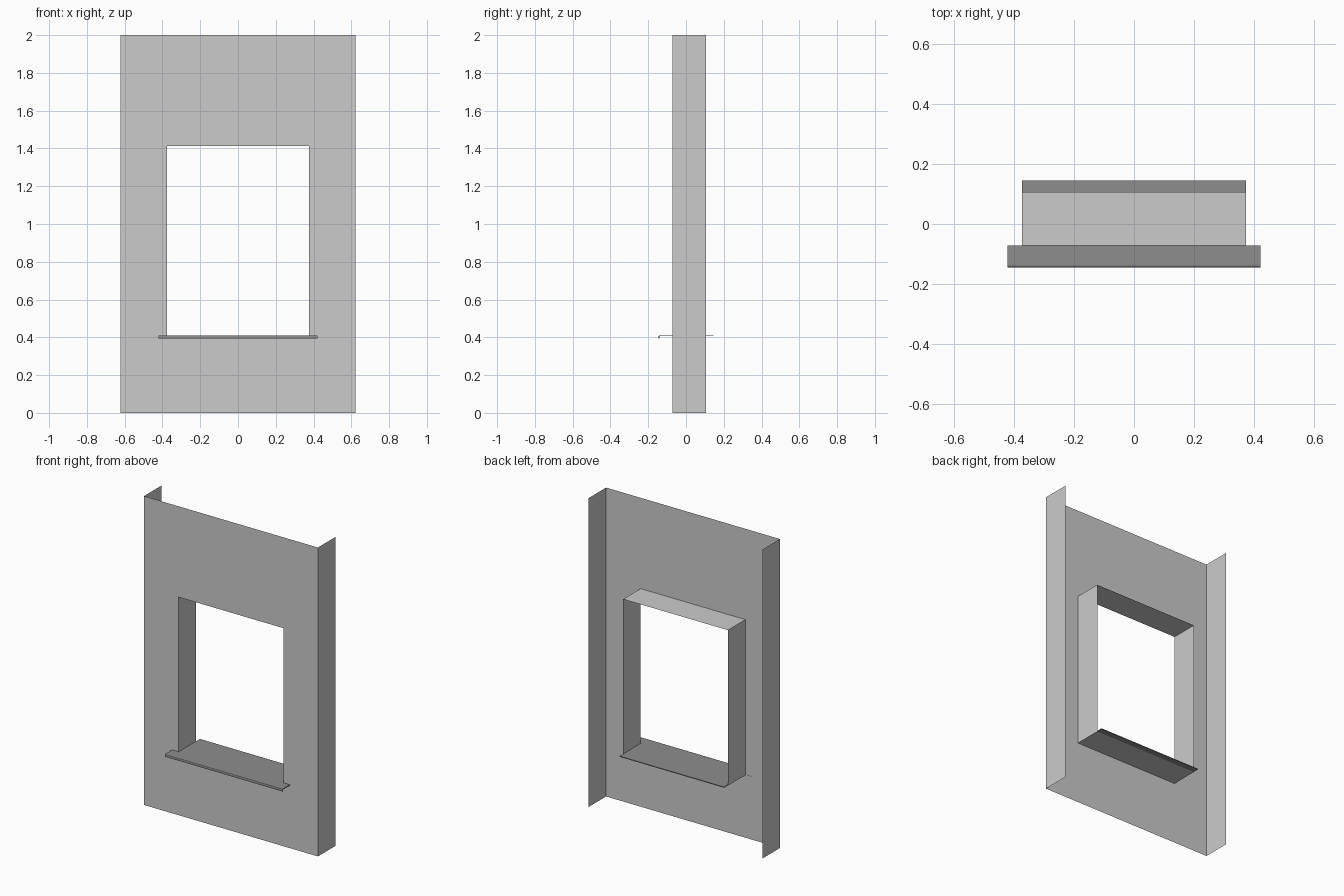
import bpy

if "Cube" in bpy.data.objects:
    bpy.data.objects.remove(bpy.data.objects["Cube"])

W, HW = 0.623, 0.375          # half widths of panel and opening
YF, YB = -0.072, 0.107        # front and back planes
Z0, Z1, TOP = 0.405, 1.412, 2.0


def mesh_object(name, verts, faces, mat=None):
    me = bpy.data.meshes.new(name)
    me.from_pydata(verts, [], faces)
    me.update()
    ob = bpy.data.objects.new(name, me)
    bpy.context.collection.objects.link(ob)
    if mat:
        me.materials.append(mat)
    return ob


def extrude_x(name, profile, half, mat):
    """Closed (y, z) profile extruded symmetrically along x."""
    n = len(profile)
    verts = [(s * half, y, z) for s in (-1, 1) for y, z in profile]
    faces = [(i, n + i, n + (i + 1) % n, (i + 1) % n) for i in range(n)]
    faces += [tuple(range(n)), tuple(range(2 * n - 1, n - 1, -1))]
    return mesh_object(name, verts, faces, mat)


def rect(hw, z0, z1, y):
    return [(-hw, y, z0), (hw, y, z0), (hw, y, z1), (-hw, y, z1)]


# Front sheet with a window opening: a ring of quads between two rectangles
ring = [(i, (i + 1) % 4, 4 + (i + 1) % 4, 4 + i) for i in range(4)]
mesh_object("wall_front", rect(W, 0, TOP, YF) + rect(HW, Z0, Z1, YF), ring)

# Reveals lining the opening
mesh_object("window_reveal", rect(HW, Z0, Z1, YF) + rect(HW, Z0, Z1, YB), ring)

# Side returns
for side, s in (("left", -1), ("right", 1)):
    x = s * W
    quad = [(x, YF, 0), (x, YB, 0), (x, YB, TOP), (x, YF, TOP)]
    mesh_object("wall_return_" + side, quad, [(0, 1, 2, 3) if s > 0 else (3, 2, 1, 0)])

# Dark sill: wide rounded nose outside, narrower board through the opening
dark = bpy.data.materials.new("dark_sill")
dark.diffuse_color = (0.27, 0.27, 0.27, 1)
dark.use_nodes = True
dark.node_tree.nodes["Principled BSDF"].inputs["Base Color"].default_value = dark.diffuse_color
T, B = 0.411, 0.406
nose = [(YF, T), (-0.139, T), (-0.1435, 0.409), (-0.145, 0.405), (-0.145, 0.394),
        (-0.140, 0.394), (-0.140, 0.404), (-0.138, B), (YF, B)]
extrude_x("sill_nose", nose, 0.422, dark)
extrude_x("sill_board", [(YF, T), (YF, B), (0.145, B), (0.145, T)], 0.374, dark)
